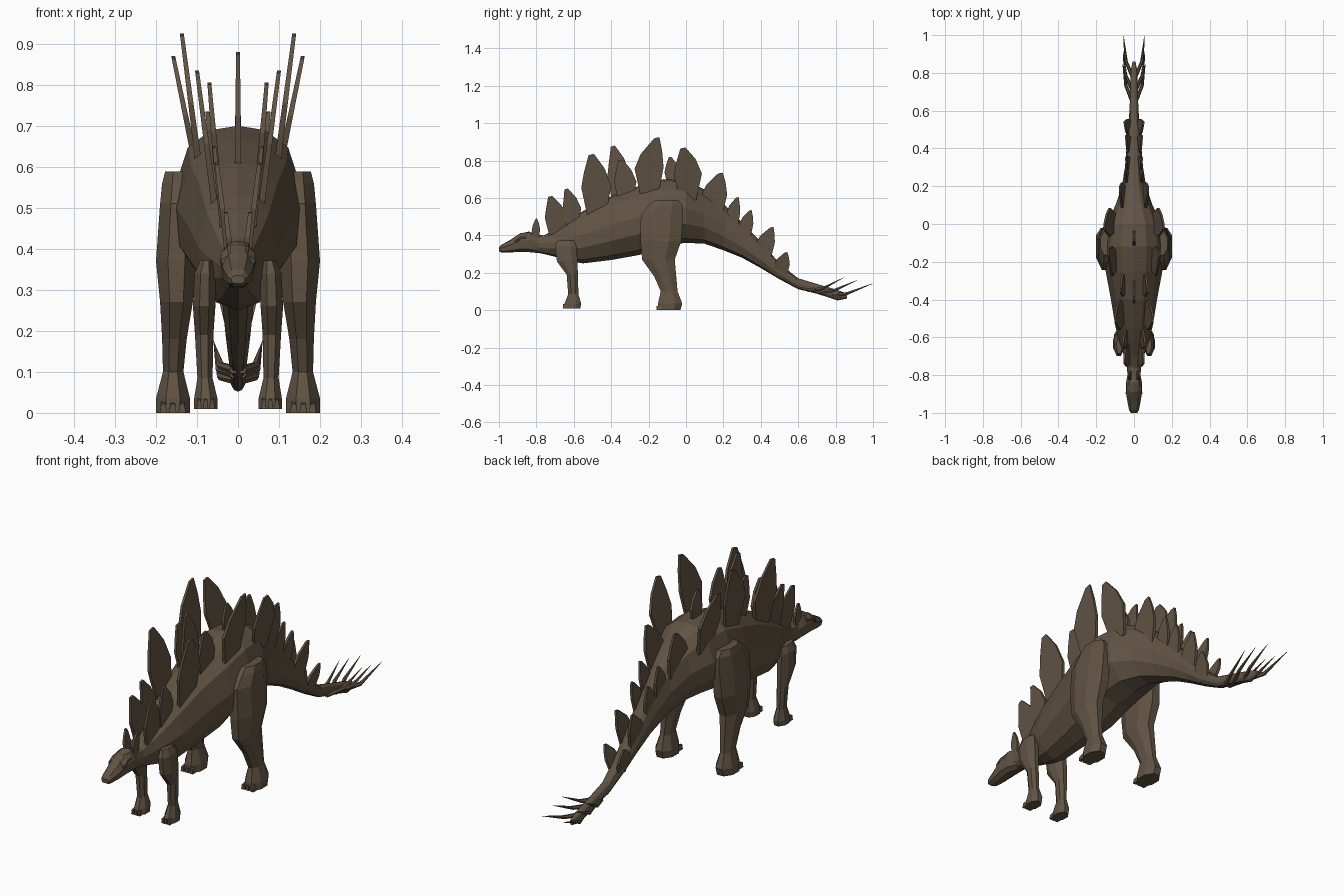
import bpy, bmesh, math
from mathutils import Vector

hide = bpy.data.materials.new("brown_hide")
hide.diffuse_color = (0.118, 0.087, 0.056, 1)


def finish(name, bm):
    bmesh.ops.recalc_face_normals(bm, faces=bm.faces)
    me = bpy.data.meshes.new(name)
    bm.to_mesh(me)
    bm.free()
    ob = bpy.data.objects.new(name, me)
    bpy.context.collection.objects.link(ob)
    me.materials.append(hide)
    return ob


def loft(name, rings):
    """Skin a list of point rings and cap both ends."""
    bm = bmesh.new()
    vs = [[bm.verts.new(p) for p in r] for r in rings]
    n = len(vs[0])
    for a, b in zip(vs, vs[1:]):
        for i in range(n):
            j = (i + 1) % n
            bm.faces.new((a[i], a[j], b[j], b[i]))
    bm.faces.new(vs[0])
    bm.faces.new(vs[-1])
    return finish(name, bm)


def mirrored(ob):
    """Add the matching part on the other side."""
    m = ob.modifiers.new("Mirror", 'MIRROR')
    m.use_axis = (True, False, False)
    return ob


def body_loft(name, half, stations):
    """Stations are (y, bottom, top, half width)."""
    section = half + [(-x, z) for x, z in reversed(half[1:-1])]
    return loft(name, [[(x * w, y, lo + z * (hi - lo)) for x, z in section]
                       for y, lo, hi, w in stations])


# Trunk, neck and tail
body_loft("body",
          [(0, 1), (.42, .97), (.78, .85), (1, .55), (.95, .3), (.55, .07), (0, 0)],
          [(-.86, .32, .405, .028), (-.76, .30, .40, .038), (-.70, .285, .43, .052),
           (-.62, .262, .485, .078), (-.55, .25, .53, .097), (-.40, .268, .61, .122),
           (-.25, .295, .665, .15), (-.12, .345, .70, .157), (0, .36, .695, .145),
           (.10, .355, .645, .098), (.20, .32, .57, .064), (.30, .28, .47, .048),
           (.40, .225, .365, .04), (.50, .165, .25, .032), (.60, .112, .17, .024),
           (.70, .088, .14, .02), (.81, .052, .108, .018), (.86, .062, .088, .008)])

# Head with a blunt beak
body_loft("head",
          [(0, 1), (.6, .95), (1, .6), (.85, .15), (.4, 0), (0, 0)],
          [(-.79, .305, .40, .032), (-.84, .31, .42, .042), (-.89, .312, .408, .043),
           (-.94, .308, .375, .035), (-.985, .308, .35, .026), (-1, .315, .335, .017)])

# Brows and eyes
mirrored(loft("brow", [[(.018, y, z), (.041, y, z - .022), (.036, y, z - .04)]
                       for y, z in ((-.915, .392), (-.885, .412), (-.855, .415))]))
bm = bmesh.new()
bmesh.ops.create_icosphere(bm, subdivisions=1, radius=.009)
bmesh.ops.translate(bm, verts=bm.verts, vec=(.037, -.895, .372))
mirrored(finish("eye", bm))


def leg(name, stations):
    """Stations are (z, front y, back y, inner x, outer x)."""
    rings = []
    for z, y0, y1, x0, x1 in stations:
        cx, cy = (x0 + x1) / 2, (y0 + y1) / 2
        ring = []
        for k in range(8):
            a = math.pi / 8 + k * math.pi / 4
            ring.append((cx + (x1 - x0) / 2 * math.cos(a) * 1.08,
                         cy + (y1 - y0) / 2 * math.sin(a) * 1.08, z))
        rings.append(ring)
    return mirrored(loft(name, rings))


leg("hind_leg",
    [(0, -.15, -.03, .117, .20), (.035, -.15, -.02, .117, .20), (.10, -.135, -.045, .133, .183),
     (.18, -.17, -.052, .125, .185), (.27, -.235, -.06, .11, .19), (.37, -.243, -.025, .10, .20),
     (.51, -.242, -.015, .10, .19), (.56, -.20, -.018, .10, .185), (.588, -.165, -.04, .11, .178)])
leg("front_leg",
    [(.01, -.65, -.565, .05, .107), (.035, -.65, -.56, .05, .107), (.085, -.63, -.575, .062, .099),
     (.19, -.638, -.578, .06, .105), (.26, -.69, -.58, .055, .11), (.34, -.70, -.585, .055, .106),
     (.372, -.685, -.60, .062, .092)])


# Toe nails
def toes(name, xs, y, z, w):
    bm = bmesh.new()
    for x in xs:
        v = [bm.verts.new(p) for p in
             ((x - w, y, z), (x + w, y, z), (x + w * .6, y, z + .022), (x - w * .6, y, z + .022),
              (x - w, y + .03, z), (x + w, y + .03, z), (x + w * .6, y + .03, z + .028),
              (x - w * .6, y + .03, z + .028))]
        for f in ((0, 1, 2, 3), (4, 5, 6, 7), (0, 1, 5, 4), (1, 2, 6, 5), (2, 3, 7, 6), (3, 0, 4, 7)):
            bm.faces.new([v[i] for i in f])
    return mirrored(finish(name, bm))


toes("hind_toes", (.136, .159, .182), -.158, 0, .009)
toes("front_toes", (.063, .079, .095), -.657, .01, .0065)


def plate(name, y0, y1, zb, ty, zt, xb, xt, thick=.016):
    """Kite-shaped slab from y0 to y1, leaning from xb out to xt."""
    w, mid, h = y1 - y0, (y0 + y1) / 2, zt - zb
    outline = [(mid - .28 * w, 0), (y0, .48), (y0 + .45 * (ty - y0) * .6, .72), (ty - .1 * w, .98),
               (ty + .08 * w, 1), (ty + .6 * (y1 - ty) + .04 * w, .78), (y1, .5), (mid + .3 * w, 0)]
    rings = []
    for s in (-1, 1):
        rings.append([(xb + (xt - xb) * t + s * thick / 2 * (1 - .4 * t), y, zb + h * t)
                      for y, t in outline])
    return loft(name, rings)


# Paired back plates from neck to tail
pairs = [(-.825, -.78, .37, -.80, .49, .016, .03),
         (-.755, -.635, .39, -.725, .61, .025, .052),
         (-.66, -.56, .44, -.64, .65, .035, .058),
         (-.56, -.40, .49, -.505, .835, .055, .10),
         (-.385, -.265, .57, -.35, .805, .05, .07),
         (-.275, -.12, .60, -.155, .925, .095, .137),
         (-.065, .085, .59, -.015, .87, .10, .158),
         (.08, .22, .50, .185, .735, .048, .075),
         (.215, .29, .44, .275, .605, .032, .047),
         (.285, .36, .39, .345, .535, .026, .042),
         (.375, .475, .28, .46, .445, .022, .042),
         (.47, .555, .18, .535, .31, .016, .05)]
for i, p in enumerate(pairs):
    mirrored(plate("side_plate_%d" % (i + 1), *p))

# Plates standing on the spine
plate("spine_plate_1", -.42, -.30, .57, -.39, .88, 0, 0)
plate("spine_plate_2", -.115, -.035, .66, -.085, .82, 0, 0)


# Tail spikes, swept back and bent upright
def spike(name, points, r):
    rings = []
    for k, p in enumerate(points):
        rr = r * (1, .85, .08)[k]
        rings.append([Vector(p) + Vector((rr * math.cos(a), 0, rr * math.sin(a)))
                      for a in (i * math.tau / 6 for i in range(6))])
    return mirrored(loft(name, rings))


spike("tail_spike_front", [(.01, .65, .105), (.042, .73, .115), (.06, .845, .175)], .011)
spike("tail_spike_middle", [(.01, .71, .095), (.045, .79, .105), (.058, .915, .16)], .011)
spike("tail_spike_back", [(.008, .78, .08), (.042, .86, .088), (.056, 1, .143)], .011)
